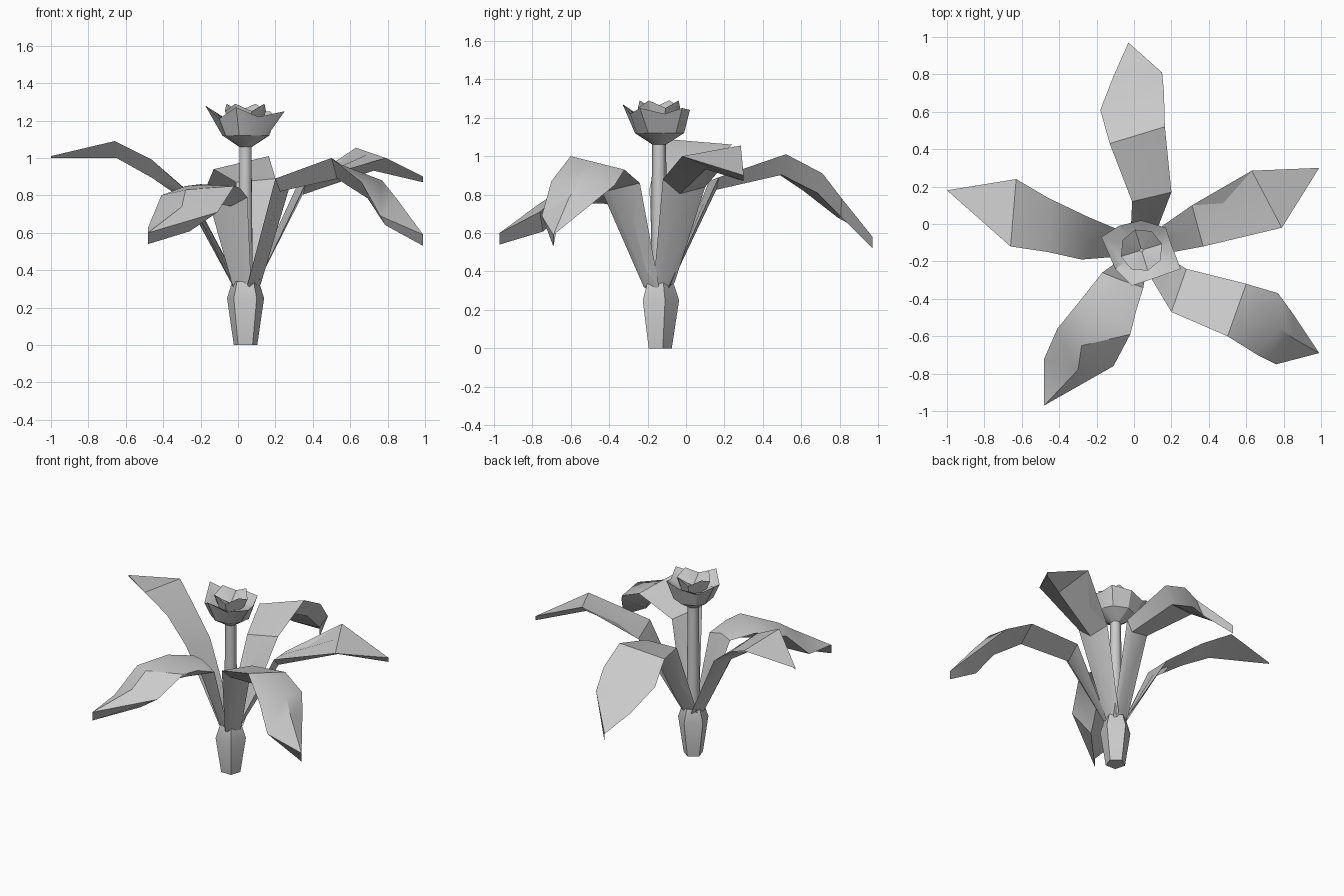
import bpy
import math
from mathutils import Vector

cube = bpy.data.objects.get("Cube")
if cube:
    bpy.data.objects.remove(cube)

grey = bpy.data.materials.new("soft_grey")
grey.use_nodes = True
grey.diffuse_color = (0.6, 0.6, 0.6, 1)
grey.node_tree.nodes["Principled BSDF"].inputs["Base Color"].default_value = grey.diffuse_color

AXIS = Vector((0.04, -0.14, 0))


def make_object(name, verts, faces, angle=35):
    mesh = bpy.data.meshes.new(name)
    mesh.from_pydata(verts, [], faces)
    mesh.materials.append(grey)
    obj = bpy.data.objects.new(name, mesh)
    bpy.context.collection.objects.link(obj)
    bpy.ops.object.select_all(action="DESELECT")
    obj.select_set(True)
    bpy.context.view_layer.objects.active = obj
    bpy.ops.object.mode_set(mode="EDIT")
    bpy.ops.mesh.select_all(action="SELECT")
    bpy.ops.mesh.normals_make_consistent(inside=False)
    bpy.ops.object.mode_set(mode="OBJECT")
    bpy.ops.object.shade_smooth_by_angle(angle=math.radians(angle))


def ring(sides, radius, height, turn=0.0, rise=0.0):
    """Corner points around the stem axis; every other corner is raised."""
    return [AXIS + Vector((radius * math.cos(turn + math.tau * i / sides),
                           radius * math.sin(turn + math.tau * i / sides),
                           height + rise * (i % 2))) for i in range(sides)]


def skin(name, rings, angle=30):
    """Join rings of equal length into a closed body."""
    n = len(rings[0])
    verts = [p for points in rings for p in points]
    faces = [(k + i, k + (i + 1) % n, k + n + (i + 1) % n, k + n + i)
             for k in range(0, len(verts) - n, n) for i in range(n)]
    faces += [tuple(range(n)), tuple(range(len(verts) - n, len(verts)))]
    make_object(name, verts, faces, angle)


def leaf(name, rows, tip, keel_side=0.5, tip_drop=0.06):
    """Rows of left and right edge points, some with a crown point between
    them, closed underneath by a keel."""
    depths = [0.02, 0.06, 0.09, 0.08, 0.07]
    verts, faces = [], []
    for row, depth in zip(rows, depths):
        left, right = Vector(row[0]), Vector(row[-1])
        crown = Vector(row[1]) if len(row) == 3 else (left + right) / 2
        keel = left.lerp(right, keel_side) - Vector((0, 0, depth))
        verts += [left, crown, right, keel]
    n = len(verts)
    for k in range(0, n - 4, 4):
        for a in range(4):
            b = (a + 1) % 4
            faces.append((k + a, k + b, k + 4 + b, k + 4 + a))
    # Blunt tip with a short upright edge
    tip = Vector(tip)
    verts += [tip, tip - Vector((0, 0, tip_drop))]
    faces += [(n - 4, n - 3, n), (n - 3, n - 2, n), (n - 2, n - 1, n + 1, n),
              (n - 1, n - 4, n, n + 1), (0, 3, 2, 1)]
    make_object(name, verts, faces)


# Bulb and stem
skin("bulb", [ring(5, r, z, 0.3) for r, z in ((0.066, 0), (0.104, 0.25), (0.075, 0.34))], 50)
skin("stem", [ring(6, r, z, 0.5) for r, z in ((0.045, 0.3), (0.036, 1.08))], 65)

# Flower cup with an uneven petal rim
rim = [Vector(p) for p in (
    (0.2, -0.11, 1.22), (0.17, -0.02, 1.25), (0.04, 0.02, 1.24),
    (-0.08, -0.01, 1.22), (-0.175, -0.07, 1.28), (-0.1, -0.24, 1.21),
    (-0.01, -0.33, 1.27), (0.11, -0.29, 1.22), (0.25, -0.24, 1.25))]


def shrink(factor, height):
    """A level ring under the rim, with its corners evened out."""
    points = []
    for p in rim:
        out = Vector((p.x - AXIS.x, p.y - AXIS.y, 0)).normalized() * factor
        points.append(AXIS + out + Vector((0, 0, height)))
    return points


skin("outer_petals", [shrink(0.036, 1.06), shrink(0.13, 1.12), rim,
                      shrink(0.11, 1.2), shrink(0.02, 1.16)], 25)
skin("inner_petals", [ring(8, 0.07, 1.14, 0.3), ring(8, 0.115, 1.25, 0.3, 0.04),
                      ring(8, 0.01, 1.21, 0.3)], 25)

# Arching leaves
leaf("back_leaf", [
    ((-0.02, -0.1, 0.32), (0.1, -0.09, 0.32)),
    ((-0.01, 0.12, 0.87), (0.2, 0.17, 0.89)),
    ((-0.13, 0.43, 0.94), (0.165, 0.52, 1.01)),
    ((-0.18, 0.61, 0.82), (0.16, 0.71, 0.91)),
    ((-0.11, 0.79, 0.68), (0.15, 0.81, 0.78))], (-0.03, 0.97, 0.58), 0.75)
leaf("back_left_leaf", [
    ((0.08, -0.06, 0.34), (0.1, -0.17, 0.32)),
    ((0.31, 0.1, 0.84), (0.37, -0.12, 0.88)),
    ((0.63, 0.285, 1.055), (0.79, -0.02, 1.0))], (0.99, 0.3, 0.9), 0.6, 0.03)
leaf("front_left_leaf", [
    ((0.12, -0.14, 0.32), (0.05, -0.22, 0.32)),
    ((0.28, -0.24, 0.86), (0.2, -0.47, 0.89)),
    ((0.6, -0.32, 0.93), (0.5, -0.6, 1.0)),
    ((0.77, -0.37, 0.85), (0.77, -0.55, 0.88), (0.66, -0.7, 0.87)),
    ((0.85, -0.48, 0.76), (0.85, -0.61, 0.78), (0.76, -0.75, 0.69))],
    (0.99, -0.69, 0.59), 0.7)
leaf("front_right_leaf", [
    ((-0.03, -0.16, 0.32), (0.07, -0.21, 0.32)),
    ((-0.17, -0.26, 0.82), (-0.07, -0.3, 0.83), (0.05, -0.34, 0.79)),
    ((-0.28, -0.4, 0.85), (-0.2, -0.42, 0.86), (0.01, -0.47, 0.84)),
    ((-0.41, -0.56, 0.8), (-0.28, -0.65, 0.83), (-0.02, -0.59, 0.85)),
    ((-0.48, -0.72, 0.63), (-0.3, -0.78, 0.74), (-0.11, -0.76, 0.71))],
    (-0.48, -0.97, 0.6), 0.6)
leaf("back_right_leaf", [
    ((0.01, -0.07, 0.32), (-0.03, -0.17, 0.32)),
    ((-0.25, 0.04, 0.81), (-0.28, -0.19, 0.83)),
    ((-0.46, 0.14, 0.97), (-0.46, -0.15, 0.99)),
    ((-0.63, 0.24, 1.06), (-0.66, -0.12, 1.09))], (-1.0, 0.18, 1.01), 0.7, 0.01)
